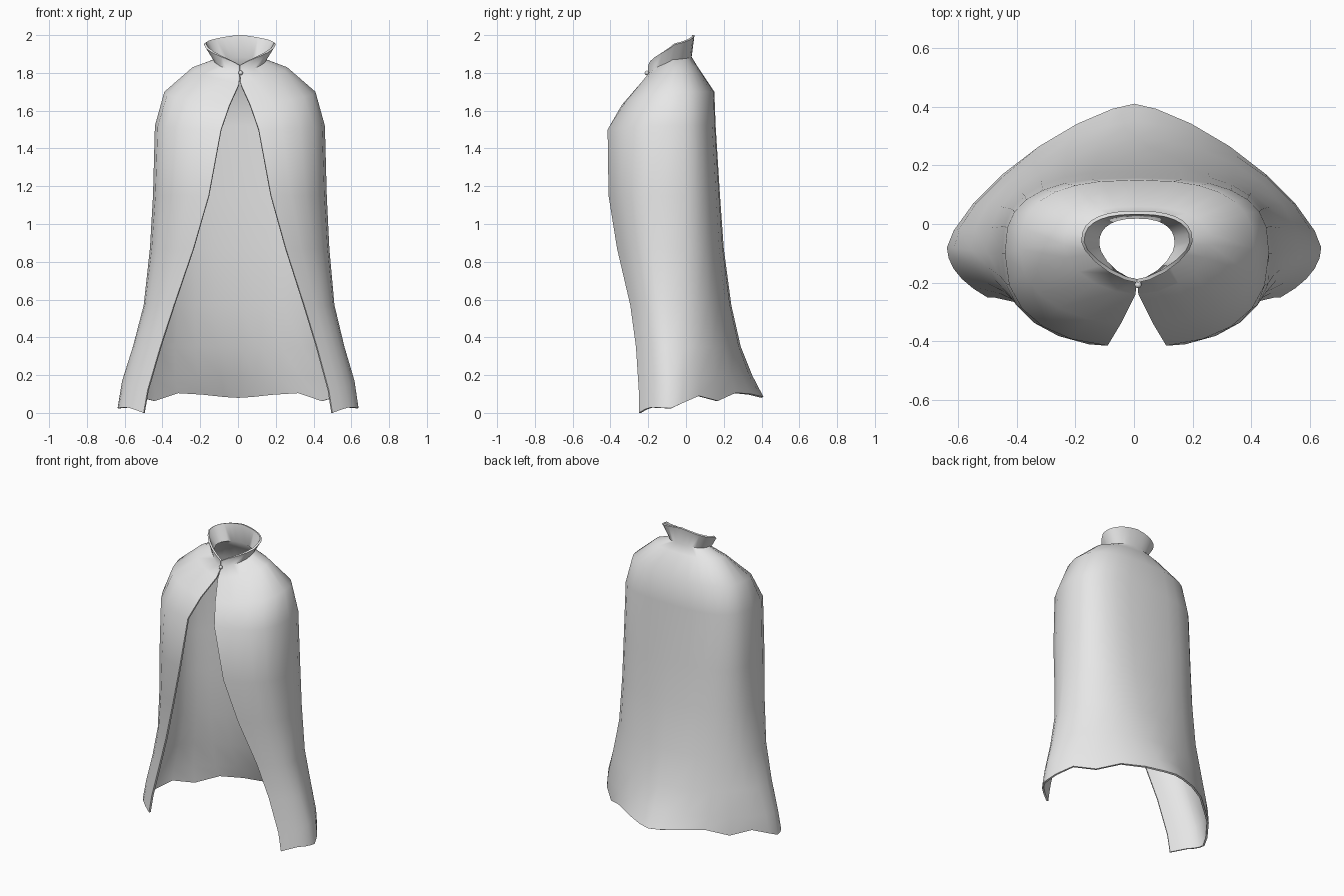
import bpy
import math

if "Cube" in bpy.data.objects:
    bpy.data.objects.remove(bpy.data.objects["Cube"])

FRONT_STEPS, BACK_STEPS = 5, 7
HALF_PI = math.pi / 2


def make_material(name, colour):
    mat = bpy.data.materials.new(name)
    mat.use_nodes = True
    mat.diffuse_color = colour
    mat.node_tree.nodes["Principled BSDF"].inputs["Base Color"].default_value = colour
    return mat


def piecewise(table, value):
    """Linear interpolation through sorted (position, height) pairs."""
    for (p0, h0), (p1, h1) in zip(table, table[1:]):
        if value <= p1:
            blend = max(0, (value - p0) / (p1 - p0))
            return h0 + (h1 - h0) * blend
    return table[-1][1]


def half_ring(z_front, z_side, z_back, width, side_y, back_y,
              edge_x, edge_y, front_power, back_power):
    """Points from the front opening, round the side, to the middle of the back."""
    start = math.acos((edge_x / width) ** (front_power / 2))
    reach = (side_y - edge_y) / math.sin(start) ** (2 / front_power)
    points = []
    for i in range(FRONT_STEPS):
        t = i / FRONT_STEPS
        a = start * (1 - t)
        points.append((width * math.cos(a) ** (2 / front_power),
                       side_y - reach * math.sin(a) ** (2 / front_power),
                       z_front + (z_side - z_front) * t))
    for i in range(BACK_STEPS + 1):
        t = i / BACK_STEPS
        a = HALF_PI * t
        points.append((width * max(0, math.cos(a)) ** (2 / back_power) if t < 1 else 0,
                       side_y + (back_y - side_y) * math.sin(a) ** (2 / back_power),
                       z_side + (z_back - z_side) * t))
    return points


# Cross-sections from collar rim to hem: heights at front, side and back,
# half width, side y, back y, opening x and y, roundness of front and back
rings = [
    (1.84, 1.95, 2.0, .19, -.06, .045, .001, -.2, 1.5, 2.5),
    (1.79, 1.87, 1.885, .14, -.07, .03, .001, -.2, 1.6, 2.4),
    (1.74, 1.83, 1.835, .25, -.07, .06, .005, -.24, 1.8, 2.4),
    (1.63, 1.7, 1.7, .4, -.085, .15, .055, -.34, 2.2, 2.6),
    (1.5, 1.52, 1.52, .45, -.1, .157, .1, -.415, 2.4, 2.8),
    (1.15, 1.15, 1.15, .46, -.1, .18, .165, -.41, 2.4, 2.7),
    (.87, .87, .87, .475, -.1, .2, .245, -.365, 2.3, 2.5),
    (.57, .57, .57, .505, -.1, .24, .345, -.295, 2.2, 2.2),
    (.35, .35, .35, .56, -.09, .29, .415, -.265, 2, 1.9),
    (.12, .17, .2, .615, -.08, .35, .48, -.25, 2, 1.6),
    (0, .03, .085, .638, -.08, .41, .5, -.25, 2, 1.4),
]
# Wavy hem height along the depth
hem_wave = [(-.25, 0), (-.2, .03), (-.08, .025), (.08, .095),
            (.18, .06), (.28, .115), (.41, .085)]

verts, faces = [], []
for ring in rings:
    left = half_ring(*ring)
    if ring is rings[-1]:
        left = [(x, y, piecewise(hem_wave, y)) for x, y, z in left]
    right = [(-x, y, z) for x, y, z in reversed(left[:-1])]
    verts += [(x + .01 * min(1, z), y, z) for x, y, z in left + right]

count = len(verts) // len(rings)
for row in range(len(rings) - 1):
    for col in range(count - 1):
        top = row * count + col
        low = top + count
        faces.append((low, low + 1, top + 1, top))

cloth = make_material("pale_grey_cloth", (.8, .8, .8, 1))

# Cape with its flared collar, one thin sheet open at the front
mesh = bpy.data.meshes.new("cape")
mesh.from_pydata(verts, [], faces)
mesh.materials.append(cloth)
cape = bpy.data.objects.new("cape", mesh)
bpy.context.collection.objects.link(cape)
bpy.ops.object.select_all(action="DESELECT")
cape.select_set(True)
bpy.context.view_layer.objects.active = cape
thick = cape.modifiers.new("thickness", "SOLIDIFY")
thick.thickness = .012
thick.offset = -1
bpy.ops.object.modifier_apply(modifier=thick.name)
bpy.ops.object.shade_smooth_by_angle(angle=math.radians(55))

# Small round clasp at the throat
bpy.ops.mesh.primitive_uv_sphere_add(segments=12, ring_count=8, radius=.012,
                                     location=(.014, -.207, 1.8))
clasp = bpy.context.object
clasp.name = "clasp"
clasp.data.materials.append(cloth)
bpy.ops.object.shade_smooth_by_angle(angle=math.radians(55))
